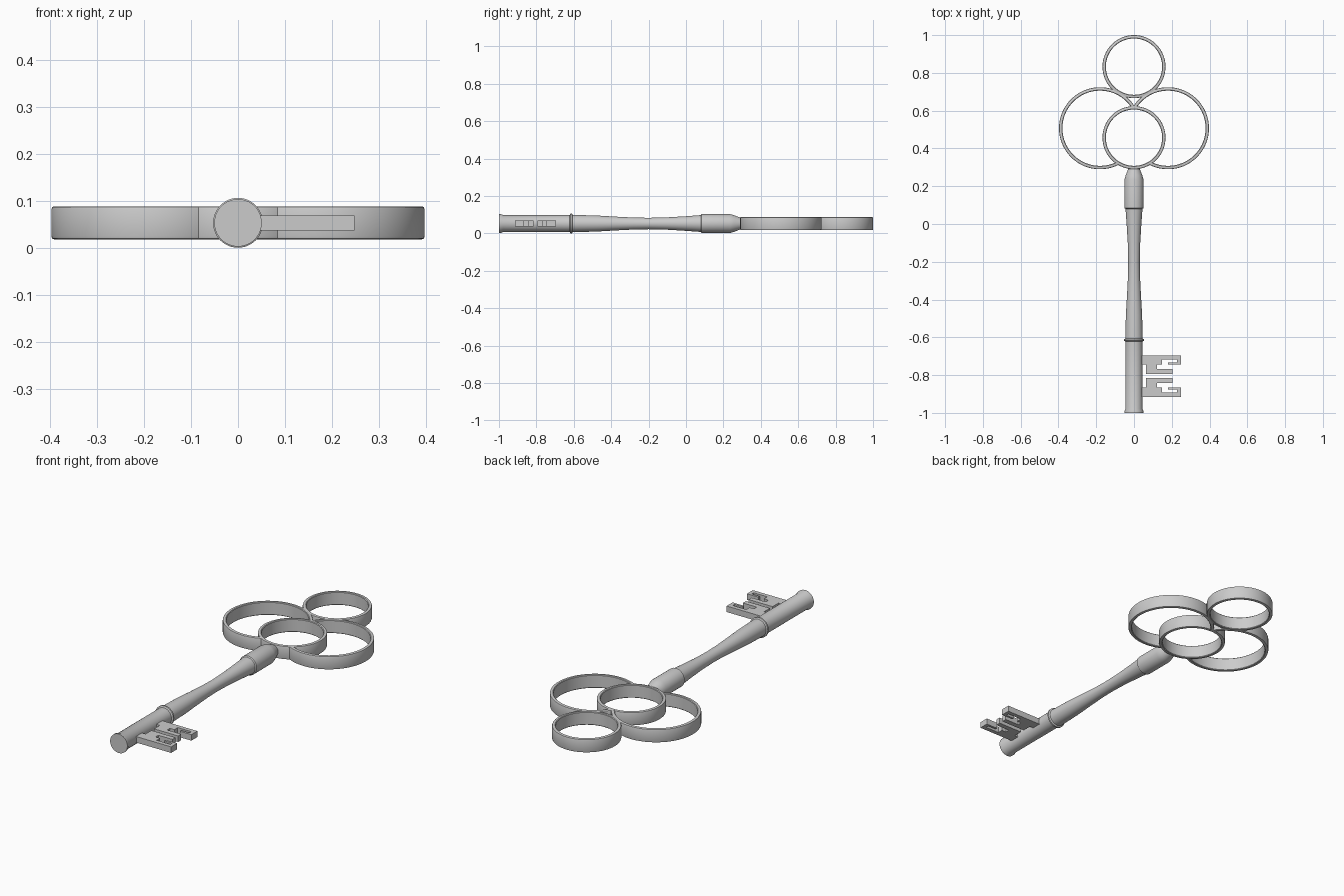
import bpy, bmesh
from math import sin, cos, pi, radians

if "Cube" in bpy.data.objects:
    bpy.data.objects.remove(bpy.data.objects["Cube"])

ZC = 0.053  # height of the key's middle plane


def finish(name, bm, smooth=True):
    bmesh.ops.recalc_face_normals(bm, faces=bm.faces)
    mesh = bpy.data.meshes.new(name)
    bm.to_mesh(mesh)
    bm.free()
    ob = bpy.data.objects.new(name, mesh)
    bpy.context.collection.objects.link(ob)
    bpy.ops.object.select_all(action='DESELECT')
    ob.select_set(True)
    bpy.context.view_layer.objects.active = ob
    if smooth:
        bpy.ops.object.shade_smooth_by_angle(angle=radians(35))
    return ob


def sweep(name, profile, point, steps, closed):
    """Sweep a closed profile through the positions given by point(p, t)."""
    bm = bmesh.new()
    n = steps if closed else steps + 1
    loops = [[bm.verts.new(point(p, i / steps)) for p in profile] for i in range(n)]
    m = len(profile)
    for i in range(steps):
        a, b = loops[i], loops[(i + 1) % n]
        for j in range(m):
            k = (j + 1) % m
            bm.faces.new((a[j], a[k], b[k], b[j]))
    if not closed:
        bm.faces.new(loops[0])
        bm.faces.new(loops[-1])
    return finish(name, bm)


def ring(name, cx, cy, r, a0=0.0, a1=360.0):
    """Flat band with softened edges, r is the outer radius."""
    w, h, b, c = 0.018, 0.035, 0.006, 0.003
    prof = [(r, -h + b), (r, h - b), (r - c / 2, h - c / 2), (r - b, h),
            (r - w + c, h), (r - w, h - c), (r - w, -h + c), (r - w + c, -h),
            (r - b, -h), (r - c / 2, -h + c / 2)]

    def point(p, t):
        a = radians(a0 + (a1 - a0) * t)
        return (cx + p[0] * cos(a), cy + p[0] * sin(a), ZC + p[1])
    return sweep(name, prof, point, 64, a1 - a0 >= 360)


# Bow: two full rings and two side rings that stop at the lower ring
ring("bow_top_ring", 0, 0.833, 0.167)
ring("bow_lower_ring", 0, 0.457, 0.167)
ring("bow_right_ring", 0.18, 0.507, 0.217, -118, 149)
ring("bow_left_ring", -0.18, 0.507, 0.217, 31, 298)

# Shaft: turned profile of (y, radius)
shaft = [(-1, 0.0505), (-0.99, 0.0505), (-0.978, 0.045), (-0.622, 0.045),
         (-0.618, 0.053), (-0.610, 0.053), (-0.606, 0.046), (-0.48, 0.043),
         (-0.38, 0.037), (-0.28, 0.032), (-0.2, 0.0305), (-0.1, 0.033),
         (0, 0.039), (0.08, 0.045), (0.084, 0.0505), (0.235, 0.0505),
         (0.258, 0.044), (0.278, 0.036), (0.298, 0.029)]
bm = bmesh.new()
N = 48
loops = [[bm.verts.new((r * cos(2 * pi * i / N), y, ZC + r * sin(2 * pi * i / N)))
          for i in range(N)] for y, r in shaft]
for a, b in zip(loops, loops[1:]):
    for i in range(N):
        k = (i + 1) % N
        bm.faces.new((a[i], a[k], b[k], b[i]))
bm.faces.new(loops[0])
bm.faces.new(loops[-1])
finish("shaft", bm)

# Bit: one hooked tooth outline, mirrored for the second tooth
# (x, distance from the line between the teeth)
tooth = [(0.03, 0.110), (0.248, 0.110), (0.248, 0.060), (0.180, 0.060),
         (0.180, 0.072), (0.228, 0.072), (0.228, 0.088), (0.148, 0.088),
         (0.148, 0.060), (0.122, 0.060), (0.122, 0.037), (0.204, 0.037),
         (0.204, 0.011), (0.063, 0.011), (0.063, 0.060), (0.03, 0.060)]
for name, s in (("bit_upper_tooth", 1), ("bit_lower_tooth", -1)):
    bm = bmesh.new()
    f = bm.faces.new([bm.verts.new((x, -0.805 + s * d, ZC - 0.016)) for x, d in tooth])
    ext = bmesh.ops.extrude_face_region(bm, geom=[f])
    for v in ext["geom"]:
        if isinstance(v, bmesh.types.BMVert):
            v.co.z += 0.032
    finish(name, bm, smooth=False)
